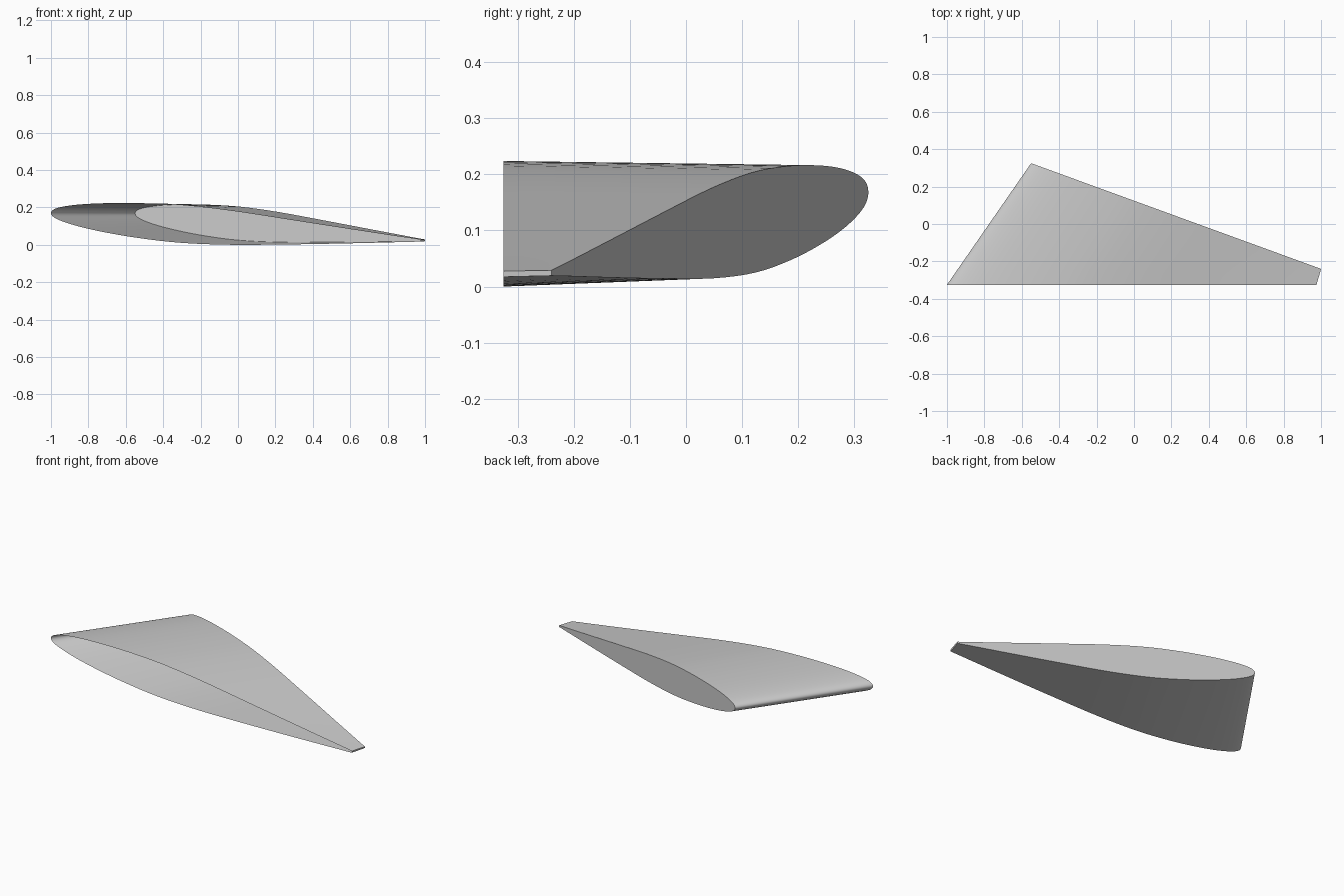
import bpy
import bmesh
import math
from mathutils import Vector

cube = bpy.data.objects.get("Cube")
if cube:
    bpy.data.objects.remove(cube)

# Half thickness of the section at evenly spaced roots of the chord fraction
HALF = [0, .021, .039, .0565, .072, .0845, .09, .081, .06, .034, .0047]
STEPS = 40
SPANS = 6


def half_thickness(s):
    """Smooth interpolation through HALF, s in 0..1."""
    n = len(HALF) - 1
    i = min(int(s * n), n - 1)
    f = s * n - i
    before = HALF[i - 1] if i else -HALF[1]
    b, c = HALF[i], HALF[i + 1]
    after = HALF[i + 2] if i + 2 <= n else 2 * c - b
    return b + f / 2 * (c - before + f * (2 * before - 5 * b + 4 * c - after
                        + f * (3 * (b - c) + after - before)))


def section(nose, tail, scale, sag):
    """Aerofoil loop: tail, over the top, round the nose, back below."""
    loop = []
    for k in range(-STEPS, STEPS + 1):
        s = abs(k) / STEPS
        side = 1 if k < 0 else -1
        h = side * half_thickness(s) * scale
        t = s * s
        p = nose.lerp(tail, t + h * .053)
        p.z += h - sag * 4 * t * (1 - t)
        loop.append(p)
    return loop


root = section(Vector((-1, -.325, .172)), Vector((.975, -.325, .023)), 1.12, .008)
tip = section(Vector((-.55, .325, .17)), Vector((1, -.24, .0245)), 1, .003)

# Skin lofted from the open root to the capped, slanted tip
bm = bmesh.new()
rings = [[bm.verts.new(a.lerp(b, j / SPANS)) for a, b in zip(root, tip)]
         for j in range(SPANS + 1)]
for inner, outer in zip(rings, rings[1:]):
    for i in range(len(inner)):
        k = (i + 1) % len(inner)
        bm.faces.new((inner[i], inner[k], outer[k], outer[i]))
cap = bm.faces.new(rings[-1])
bm.normal_update()
if cap.normal.y < 0:
    bmesh.ops.reverse_faces(bm, faces=bm.faces[:])

# Rest the lowest point on the ground
low = min(v.co.z for v in bm.verts)
bmesh.ops.translate(bm, verts=bm.verts[:], vec=(0, 0, -low))

mesh = bpy.data.meshes.new("wing_shell")
bm.to_mesh(mesh)
bm.free()
wing = bpy.data.objects.new("wing_shell", mesh)
bpy.context.collection.objects.link(wing)

# Plain grey finish
grey = bpy.data.materials.new("plain_grey")
grey.use_nodes = True
colour = (.6, .6, .6, 1)
grey.diffuse_color = colour
grey.node_tree.nodes["Principled BSDF"].inputs["Base Color"].default_value = colour
mesh.materials.append(grey)

bpy.ops.object.select_all(action="DESELECT")
wing.select_set(True)
bpy.context.view_layer.objects.active = wing
bpy.ops.object.shade_smooth_by_angle(angle=math.radians(30))
